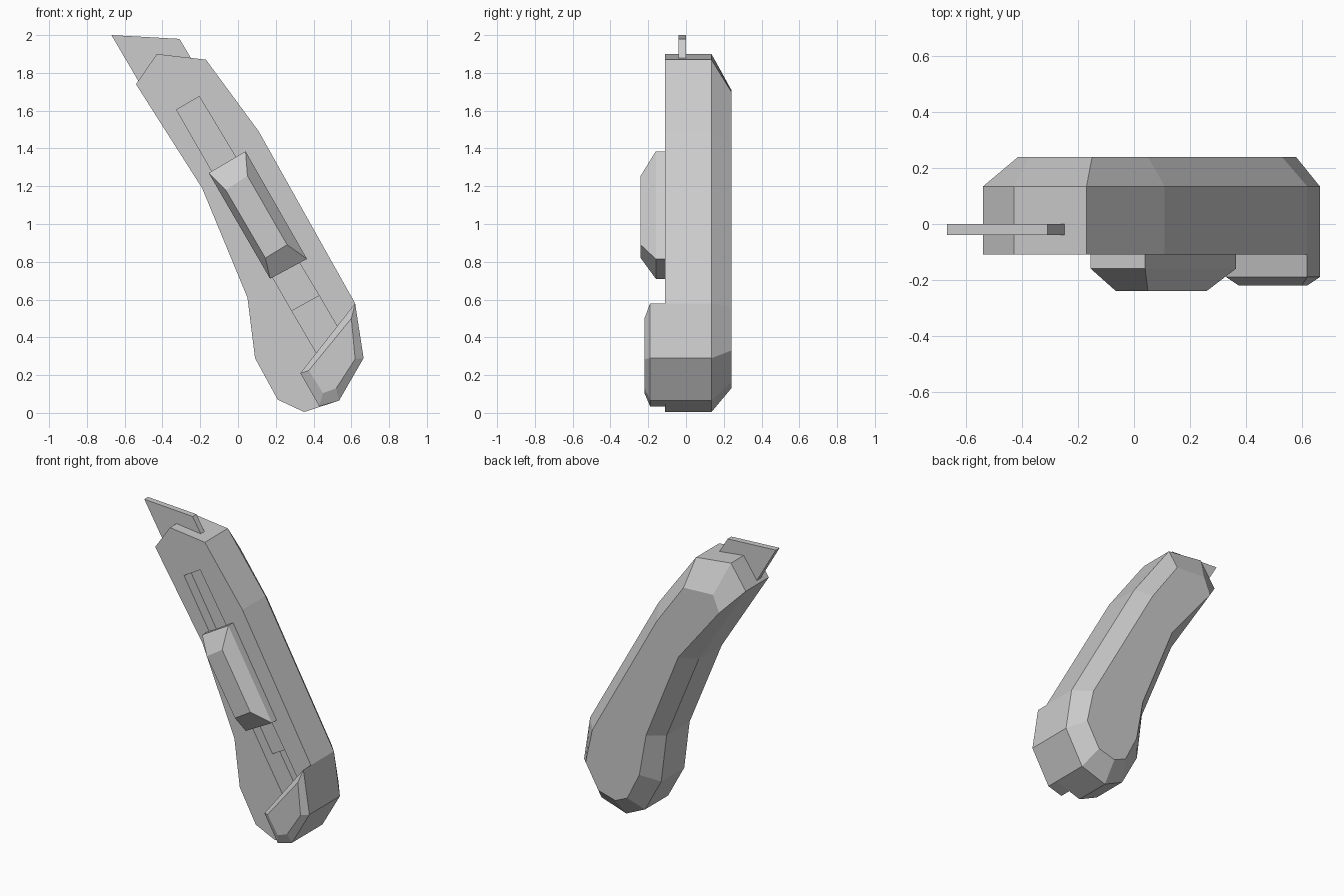
import bpy
import bmesh

cube = bpy.data.objects.get("Cube")
if cube:
    bpy.data.objects.remove(cube)

grey = bpy.data.materials.new("plain_grey")
grey.use_nodes = True
grey.diffuse_color = (0.6, 0.6, 0.6, 1)
grey.node_tree.nodes["Principled BSDF"].inputs["Base Color"].default_value = grey.diffuse_color


def loft(name, *rings):
    """Solid through (y, outline) rings, each outline a list of (x, z)."""
    bm = bmesh.new()
    loops = [[bm.verts.new((x, y, z)) for x, z in outline] for y, outline in rings]
    bm.faces.new(loops[0])
    bm.faces.new(loops[-1])
    for a, b in zip(loops, loops[1:]):
        for i in range(len(a)):
            j = (i + 1) % len(a)
            bm.faces.new((a[i], a[j], b[j], b[i]))
    bmesh.ops.recalc_face_normals(bm, faces=bm.faces)
    mesh = bpy.data.meshes.new(name)
    bm.to_mesh(mesh)
    bm.free()
    mesh.materials.append(grey)
    obj = bpy.data.objects.new(name, mesh)
    bpy.context.collection.objects.link(obj)
    return obj


def cut(target, cutter):
    mod = target.modifiers.new(cutter.name, 'BOOLEAN')
    mod.operation = 'DIFFERENCE'
    mod.solver = 'EXACT'
    mod.object = cutter
    cutter.hide_render = True
    cutter.hide_viewport = True
    cutter.display_type = 'WIRE'


FACE = -0.11  # front plane of the handle

# Curved handle half with a chamfered back
outline = [(-0.43, 1.90), (-0.17, 1.87), (0.11, 1.49), (0.62, 0.58),
           (0.665, 0.29), (0.535, 0.065), (0.35, 0.005), (0.21, 0.07),
           (0.09, 0.29), (0.05, 0.61), (-0.19, 1.19), (-0.54, 1.74)]
back = [(-0.37, 1.71), (-0.15, 1.70), (0.05, 1.42), (0.53, 0.56),
        (0.58, 0.33), (0.485, 0.165), (0.36, 0.13), (0.27, 0.17),
        (0.18, 0.35), (0.13, 0.63), (-0.11, 1.22), (-0.415, 1.60)]
handle = loft("handle", (FACE, outline), (0.135, outline), (0.24, back))

# Slot along the front, deeper at its lower end
slot_top = [(-0.325, 1.605), (-0.205, 1.675)]
slot_step = [(0.43, 0.62), (0.285, 0.54)]
slot_end = [(0.535, 0.44), (0.42, 0.31)]
for name, shape, depth in (("slot_cutter", slot_top + slot_step, 0.07),
                           ("deep_slot_cutter", slot_step[::-1] + slot_end, 0.14)):
    cut(handle, loft(name, (FACE - 0.05, shape), (FACE + depth, shape)))

# Raised grip block over the slot
grip = [(-0.155, 1.27), (0.04, 1.385), (0.365, 0.815), (0.17, 0.71)]
grip_top = [(-0.065, 1.18), (0.05, 1.255), (0.26, 0.89), (0.145, 0.82)]
loft("grip_block", (FACE, grip), (-0.16, grip), (-0.24, grip_top))

# Raised pad on the butt end
pad = [(0.33, 0.21), (0.62, 0.58), (0.665, 0.29), (0.535, 0.065), (0.43, 0.035)]
pad_top = [(0.375, 0.225), (0.60, 0.50), (0.62, 0.285), (0.52, 0.13), (0.45, 0.105)]
loft("end_pad", (FACE, pad), (-0.19, pad), (-0.22, pad_top))

# Thin plate rising from the top end
plate = [(-0.67, 2.0), (-0.31, 1.98), (-0.22, 1.83), (-0.50, 1.71)]
loft("top_plate", (-0.04, plate), (0.0, plate))
